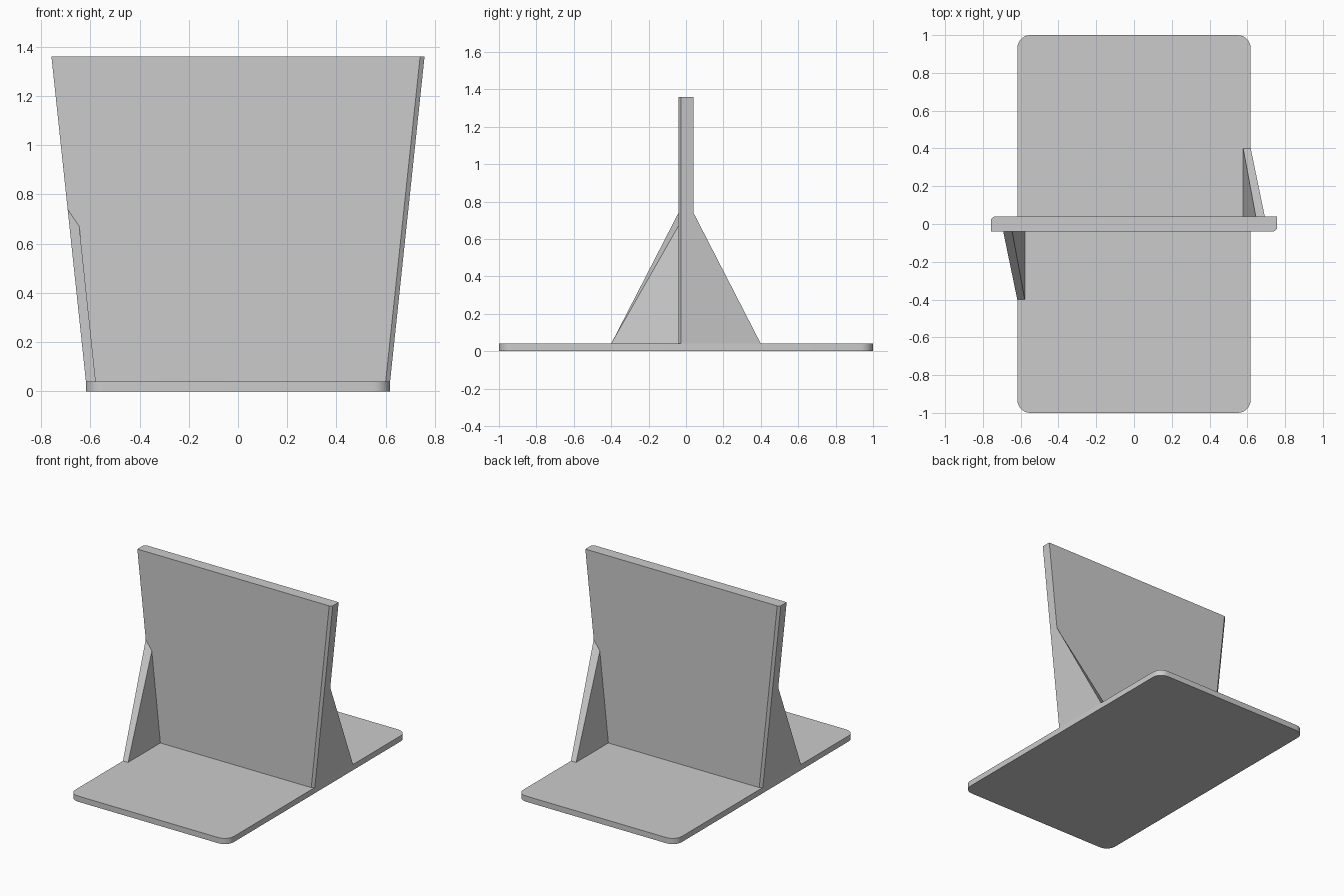
import bpy
import math

cube = bpy.data.objects.get("Cube")
if cube:
    bpy.data.objects.remove(cube, do_unlink=True)

grey = bpy.data.materials.new("plain_grey")
grey.use_nodes = True
colour = (0.6, 0.6, 0.6, 1)
grey.diffuse_color = colour
grey.node_tree.nodes["Principled BSDF"].inputs["Base Color"].default_value = colour

HALF_W, BASE_H = 0.618, 0.04      # base half width and thickness
TOP_W, TOP_Z = 0.758, 1.36        # panel half width at its top edge
HALF_T = 0.04                     # half panel thickness
LEAN = (TOP_W - HALF_W) / (TOP_Z - BASE_H)


def edge_x(z):
    """Half width of the flared panel at height z."""
    return HALF_W + LEAN * (z - BASE_H)


def loft(name, bottom, top):
    """Closed solid between two matching counter-clockwise loops."""
    n = len(bottom)
    faces = [tuple(reversed(range(n))), tuple(range(n, 2 * n))]
    faces += [(i, (i + 1) % n, n + (i + 1) % n, n + i) for i in range(n)]
    mesh = bpy.data.meshes.new(name)
    mesh.from_pydata(bottom + top, [], faces)
    mesh.materials.append(grey)
    obj = bpy.data.objects.new(name, mesh)
    bpy.context.collection.objects.link(obj)
    return obj


# Base plate with rounded corners
R = 0.07
outline = []
for k, (sx, sy) in enumerate([(1, 1), (-1, 1), (-1, -1), (1, -1)]):
    for i in range(9):
        a = math.radians(90 * k + 90 * i / 8)
        outline.append((sx * (HALF_W - R) + R * math.cos(a),
                        sy * (1 - R) + R * math.sin(a)))
base = loft("base_plate", [(x, y, 0) for x, y in outline],
            [(x, y, BASE_H) for x, y in outline])
bpy.context.view_layer.objects.active = base
base.select_set(True)
bpy.ops.object.shade_smooth_by_angle(angle=math.radians(30))


# Flared upright panel with two diagonally opposite chamfered edges
def panel_loop(z):
    w, cx, cy = edge_x(z), 0.018, 0.014
    half = [(w, -HALF_T + cy), (w, HALF_T), (-w + cx, HALF_T)]
    return [(s * x, s * y, z) for s in (1, -1) for x, y in half]


loft("upright_panel", panel_loop(0.01), panel_loop(TOP_Z))

# Triangular braces, one on each side, flush with the panel edges
OUT_Z, IN_Z, REACH, THICK = 0.74, 0.67, 0.4, 0.04
for name, s in (("front_brace", -1), ("back_brace", 1)):
    inner = [(HALF_W - THICK, HALF_T, BASE_H), (HALF_W - THICK, REACH, BASE_H),
             (edge_x(IN_Z) - THICK, HALF_T, IN_Z)]
    outer = [(HALF_W, HALF_T, BASE_H), (HALF_W, REACH, BASE_H),
             (edge_x(OUT_Z), HALF_T, OUT_Z)]
    turn = lambda pts: [(s * x, s * y, z) for x, y, z in pts]
    loft(name, turn(inner), turn(outer))
